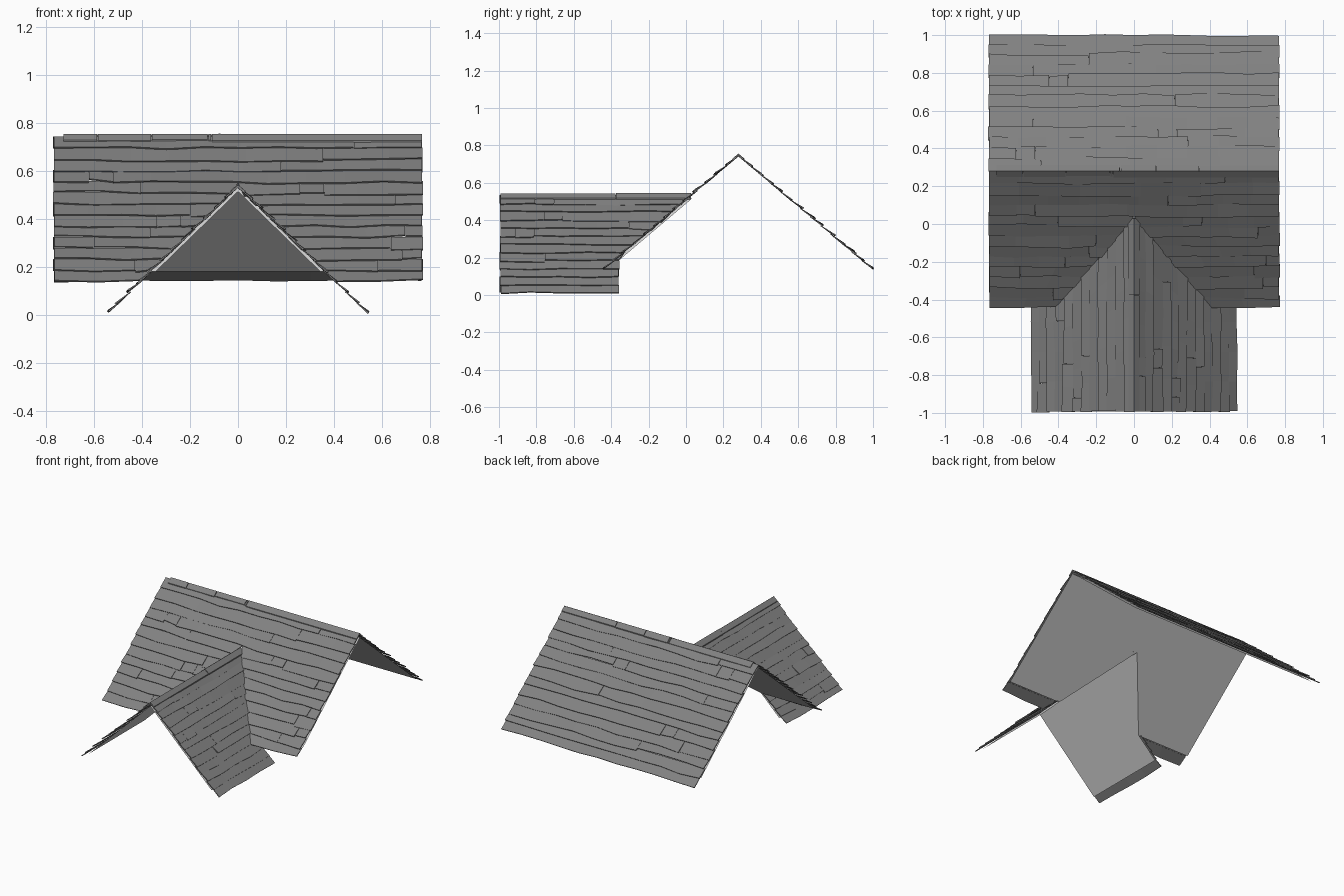
import bpy, bmesh, math, random
from mathutils import Vector

if "Cube" in bpy.data.objects:
    bpy.data.objects.remove(bpy.data.objects["Cube"])

random.seed(7)


def make_material(name, v):
    m = bpy.data.materials.new(name)
    m.diffuse_color = (v, v, v, 1)
    m.use_nodes = True
    m.node_tree.nodes["Principled BSDF"].inputs["Base Color"].default_value = m.diffuse_color
    return m


grey = make_material("weathered grey", 0.22)
pale = make_material("pale lining", 0.65)

# Overall roof sizes
MAIN_RIDGE_Y, MAIN_Z, MAIN_RUN, MAIN_DROP, MAIN_HALF = 0.28, 0.745, 0.715, 0.605, 0.768
GABLE_Z, GABLE_RUN, GABLE_DROP = 0.535, 0.54, 0.525


# Outlines: spans along the ridge at fraction t down the slope (0 ridge, 1 eave)
def back_spans(t):
    return [(-MAIN_HALF, MAIN_HALF)]


def front_spans(t):
    z = MAIN_Z - t * MAIN_DROP
    w = (GABLE_Z - z) * GABLE_RUN / GABLE_DROP
    if w < -1e-6:
        return back_spans(t)
    return [(-MAIN_HALF, -w), (w, MAIN_HALF)]


def gable_spans(t):
    z = GABLE_Z - t * GABLE_DROP
    valley = MAIN_RIDGE_Y - (MAIN_Z - z) * MAIN_RUN / MAIN_DROP
    return [(-0.993, max(valley, -0.36))]


def matched(spans, t0, t1):
    """Pair the spans of the upper and lower edge of a row."""
    a, b = spans(t0), spans(t1)
    if len(a) < len(b):
        a = [(a[0][0], 0.0), (0.0, a[0][1])]
    return list(zip(a, b))


def make_object(name, bm, material):
    bmesh.ops.recalc_face_normals(bm, faces=bm.faces)
    me = bpy.data.meshes.new(name)
    bm.to_mesh(me)
    bm.free()
    me.materials.append(material)
    ob = bpy.data.objects.new(name, me)
    bpy.context.collection.objects.link(ob)


def lerp(a, b, f):
    return a + (b - a) * f


def add_board(bm, place, top, bot, t0, t1, lift, ends):
    """One thin, slightly wavy board; its lower edge laps over the next row."""
    n = max(1, round((bot[1] - bot[0]) / 0.16))
    rings = []
    for i in range(n + 1):
        f = i / n
        end = ends[0] * (i == 0) + ends[1] * (i == n)
        u0, u1 = lerp(*top, f) + end, lerp(*bot, f) + end
        low = t1 + random.uniform(-0.008, 0.008)
        h = lift + random.uniform(-0.003, 0.003)
        rings.append([bm.verts.new(place(u, t, k)) for u, t, k in (
            (u0, t0, 0.0), (u1, low, h), (u1, low, h - 0.007), (u0, t0, -0.004))])
    for a, b in zip(rings, rings[1:]):
        for k in range(4):
            bm.faces.new((a[k], a[(k + 1) % 4], b[(k + 1) % 4], b[k]))
    bm.faces.new(rings[0])
    bm.faces.new(rings[-1][::-1])


def build_slope(name, ridge, along, down, spans, rows, split):
    along, down = Vector(along), Vector(down)
    normal = along.cross(down).normalized()
    if normal.z < 0:
        normal = -normal

    def place(u, t, h):
        return ridge + along * u + down * t + normal * h

    # Lapped boards, some rows broken by one or two square joints
    bm = bmesh.new()
    for r in range(rows):
        t0, t1 = r / rows, min(1.0, (r + 1.12) / rows)
        for top, bot in matched(spans, t0, t1):
            lo, hi = max(top[0], bot[0]) + 0.06, min(top[1], bot[1]) - 0.06
            cuts = []
            if hi - lo > 0.25 and r < rows - 1 and random.random() < 0.6:
                cuts = [random.uniform(lo, hi)]
                if random.random() < 0.3 and cuts[0] + 0.1 < hi:
                    cuts.append(cuts[0] + 0.1)
            tops, bots = [top[0]] + cuts + [top[1]], [bot[0]] + cuts + [bot[1]]
            for i in range(len(cuts) + 1):
                ends = (random.uniform(-0.004, 0.003) if i == 0 else 0.001,
                        random.uniform(-0.003, 0.004) if i == len(cuts) else -0.001)
                slip = random.uniform(-0.005, 0.015) if cuts else 0
                add_board(bm, place, tops[i:i + 2], bots[i:i + 2],
                          t0, t1 + slip, random.uniform(0.006, 0.012), ends)
    make_object(name + "_boards", bm, grey)

    # Smooth lining under the boards, stopping short of the eave
    bm = bmesh.new()
    stops = [0.0] + split + [0.9]
    sink = Vector((0, 0, -0.02))
    for t0, t1 in zip(stops, stops[1:]):
        for (a, b), (c, d) in matched(spans, t0, t1):
            pts = [(a, t0), (b, t0), (d, t1), (c, t1)]
            if b - a < 1e-5:
                pts.pop(1)
            bm.faces.new([bm.verts.new(place(u, t, 0) + sink) for u, t in pts])
    bmesh.ops.remove_doubles(bm, verts=bm.verts, dist=1e-5)
    make_object(name + "_lining", bm, pale)


# Four roof slopes
main_ridge = Vector((0, MAIN_RIDGE_Y, MAIN_Z))
gable_ridge = Vector((0, 0, GABLE_Z))
apex = (MAIN_Z - GABLE_Z) / MAIN_DROP
build_slope("main_roof_back", main_ridge, (1, 0, 0), (0, MAIN_RUN, -MAIN_DROP), back_spans, 13, [])
build_slope("main_roof_front", main_ridge, (1, 0, 0), (0, -MAIN_RUN, -MAIN_DROP), front_spans, 13, [apex])
leave = (GABLE_Z - (MAIN_Z - (MAIN_RIDGE_Y + 0.36) * MAIN_DROP / MAIN_RUN)) / GABLE_DROP
for side, sx in (("left", -1), ("right", 1)):
    build_slope("gable_roof_" + side, gable_ridge, (0, 1, 0), (sx * GABLE_RUN, 0, -GABLE_DROP),
                gable_spans, 12, [leave])


# Ridge caps: short bent boards along each ridge
def ridge_cap(name, ridge, along, side, start, end, count):
    along, side = Vector(along), Vector(side)
    bm = bmesh.new()
    for sgn in (-1, 1):
        edges = [start] + sorted(random.uniform(start + 0.1, end - 0.1) for _ in range(count)) + [end]
        for a, b in zip(edges, edges[1:]):
            h, w = random.uniform(0.007, 0.012), random.uniform(0.026, 0.034)
            ring = []
            for u in (a + 0.002, b - 0.002):
                ring.append([bm.verts.new(ridge + along * u + side * (sgn * x) + Vector((0, 0, z)))
                             for x, z in ((0, h), (w, h - w * 0.85), (w, h - 0.008 - w * 0.85), (0, h - 0.008))])
            for k in range(4):
                bm.faces.new((ring[0][k], ring[0][(k + 1) % 4], ring[1][(k + 1) % 4], ring[1][k]))
            bm.faces.new(ring[0])
            bm.faces.new(ring[1][::-1])
    make_object(name, bm, grey)


ridge_cap("main_ridge_cap", main_ridge, (1, 0, 0), (0, 1, 0), -0.73, 0.77, 4)
ridge_cap("gable_ridge_cap", gable_ridge, (0, 1, 0), (1, 0, 0), -0.995, 0.03, 1)
